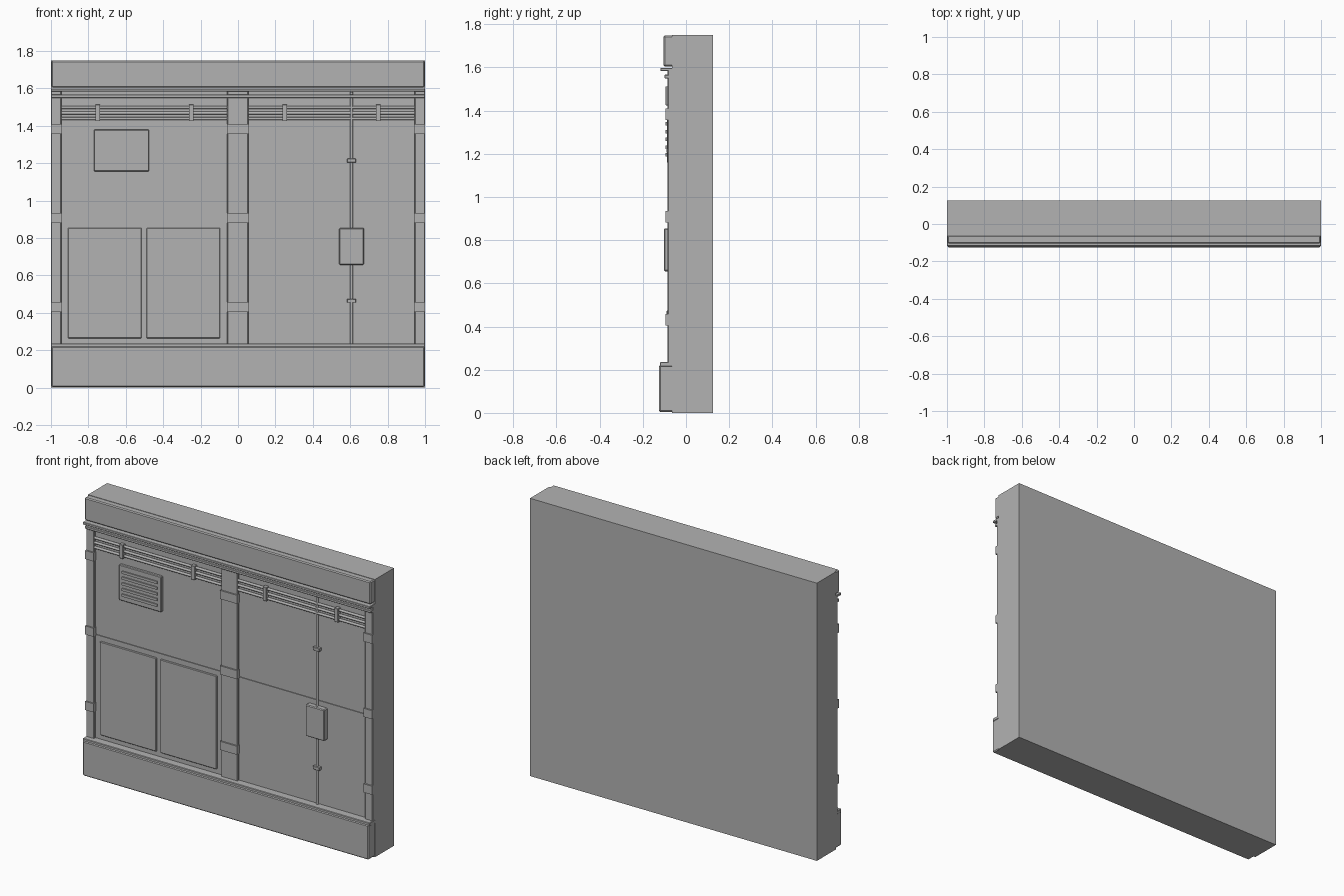
import bpy, math

if "Cube" in bpy.data.objects:
    bpy.data.objects.remove(bpy.data.objects["Cube"])

grey = bpy.data.materials.new("wall_grey")
grey.diffuse_color = (0.45, 0.45, 0.45, 1)
grey.use_nodes = True
grey.node_tree.nodes["Principled BSDF"].inputs["Base Color"].default_value = grey.diffuse_color


def finish(o, name, bevel=0):
    o.name = name
    o.data.materials.append(grey)
    if bevel:
        m = o.modifiers.new("bevel", 'BEVEL')
        m.width = bevel
        m.segments = 1
    return o


def box(name, x0, x1, y0, y1, z0, z1, bevel=0):
    bpy.ops.mesh.primitive_cube_add(size=1, location=((x0 + x1) / 2, (y0 + y1) / 2, (z0 + z1) / 2))
    o = bpy.context.object
    o.scale = (x1 - x0, y1 - y0, z1 - z0)
    bpy.ops.object.transform_apply(location=False, rotation=False, scale=True)
    return finish(o, name, bevel)


def pipe(name, loc, length, r, along_x=False):
    rot = (0, math.pi / 2, 0) if along_x else (0, 0, 0)
    bpy.ops.mesh.primitive_cylinder_add(vertices=12, radius=r, depth=length, location=loc, rotation=rot)
    bpy.ops.object.shade_smooth_by_angle(angle=math.radians(40))
    return finish(bpy.context.object, name)


WALL = -0.065   # face of the main slab

# main slab
box("wall_slab", -1, 1, WALL, 0.125, 0, 1.75)

# base plinth and its ledge
box("base_plinth", -0.997, 0.997, -0.125, WALL + 0.005, 0.004, 0.222, 0.006)
box("base_ledge", -1, 1, -0.12, WALL + 0.005, 0.215, 0.236, 0.003)

# header and the two trim strips under it
box("header", -0.997, 0.997, -0.104, WALL + 0.005, 1.605, 1.748, 0.006)
box("upper_trim", -1, 1, -0.118, WALL + 0.005, 1.583, 1.598, 0.002)
box("lower_trim", -1, 1, -0.1, WALL + 0.005, 1.549, 1.567, 0.003)

# pillars with three straps each
for side, x0, x1 in (("left", -1, -0.944), ("centre", -0.058, 0.056), ("right", 0.944, 1)):
    box(side + "_pillar", x0, x1, -0.086, WALL + 0.005, 0.23, 1.59, 0.004)
    for z in (0.432, 0.908, 1.383):
        box(side + "_strap", max(x0 - 0.002, -1), min(x1 + 0.002, 1), -0.095, WALL, z - 0.027, z + 0.027)

# field panels, split by a thin horizontal seam, pipes and clamps in both bays
for side, x0, x1 in (("left", -0.944, -0.058), ("right", 0.056, 0.944)):
    for z0, z1 in ((0.23, 0.886), (0.892, 1.55)):
        box(side + "_field_panel", x0, x1, -0.07, WALL + 0.002, z0, z1)
    for z in (1.438, 1.468, 1.498):
        pipe(side + "_service_pipe", ((x0 + x1) / 2, -0.077, z), x1 - x0, 0.008, True)
    mid = 0.5 if side == "right" else -0.5
    for x in (mid - 0.25, mid + 0.25):
        box("pipe_clamp", x - 0.013, x + 0.013, -0.094, WALL, 1.425, 1.513, 0.002)

# access panels
for x0 in (-0.91, -0.49):
    box("access_panel", x0, x0 + 0.395, -0.078, WALL, 0.264, 0.854, 0.004)

# louvre vent
box("vent_frame", -0.77, -0.475, -0.087, WALL, 1.156, 1.38, 0.004)
for i in range(5):
    z = 1.195 + i * 0.036
    box("vent_slat", -0.745, -0.5, -0.094, -0.08, z - 0.008, z + 0.008)

# vertical conduit with clips and junction box
pipe("conduit", (0.607, -0.077, 0.905), 1.35, 0.008)
for z in (0.464, 1.214):
    box("conduit_clip", 0.583, 0.631, -0.09, WALL, z - 0.01, z + 0.01, 0.002)
box("junction_box", 0.541, 0.673, -0.103, WALL, 0.656, 0.854, 0.005)
